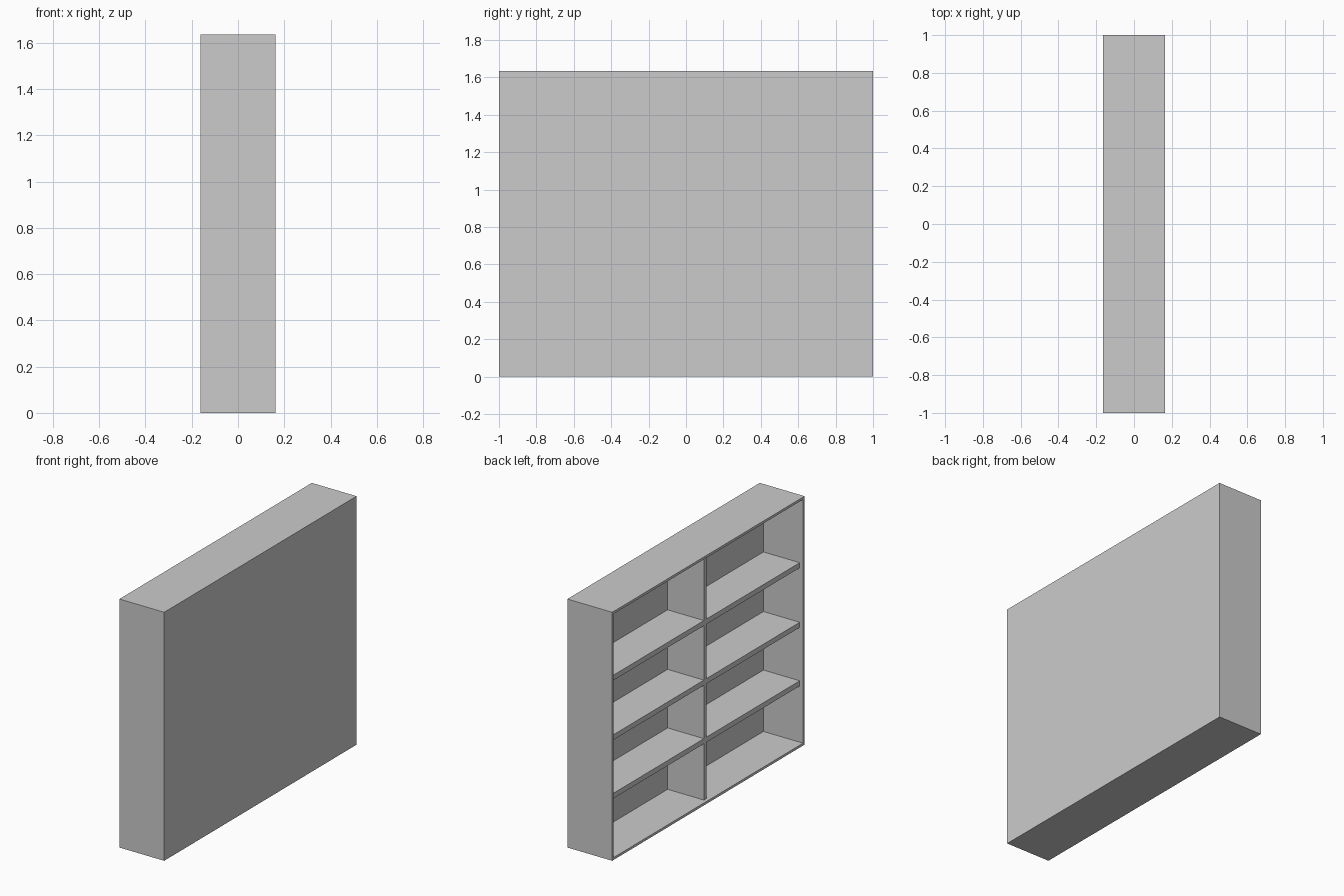
import bpy

if "Cube" in bpy.data.objects:
    bpy.data.objects.remove(bpy.data.objects["Cube"])


def box(name, x, y, z):
    """Box spanning the given (min, max) range on each axis."""
    bpy.ops.mesh.primitive_cube_add(
        size=1, location=[(a + b) / 2 for a, b in (x, y, z)])
    ob = bpy.context.object
    ob.name = name
    ob.scale = [b - a for a, b in (x, y, z)]
    bpy.ops.object.transform_apply(location=False, rotation=False, scale=True)
    return ob


D, W, H = 0.163, 1.0, 1.635      # half depth, half width, height
T = 0.016                        # outer panel thickness
BACK = 0.125                     # inner face of the back panel
FRONT = -D + 0.024               # recessed front of shelves and dividers
SHELF_T, DIV_T = 0.034, 0.025
shelf_tops = [0.42, 0.805, 1.197]

# Outer case, open towards -x
box("bottom_panel", (-D, BACK), (-W + T, W - T), (0, T))
box("top_panel", (-D, BACK), (-W + T, W - T), (H - T, H))
box("side_panel_left", (-D, BACK), (W - T, W), (0, H))
box("side_panel_right", (-D, BACK), (-W, -W + T), (0, H))
box("back_panel", (BACK, D), (-W, W), (0, H))

# Full-width shelves
for i, top in enumerate(shelf_tops, 1):
    box(f"shelf_{i}", (FRONT, BACK), (-W + T, W - T), (top - SHELF_T, top))

# Centre divider in each tier
floors = [T] + shelf_tops
ceilings = [t - SHELF_T for t in shelf_tops] + [H - T]
for i, (lo, hi) in enumerate(zip(floors, ceilings), 1):
    box(f"divider_{i}", (FRONT, BACK), (-DIV_T / 2, DIV_T / 2), (lo, hi))
